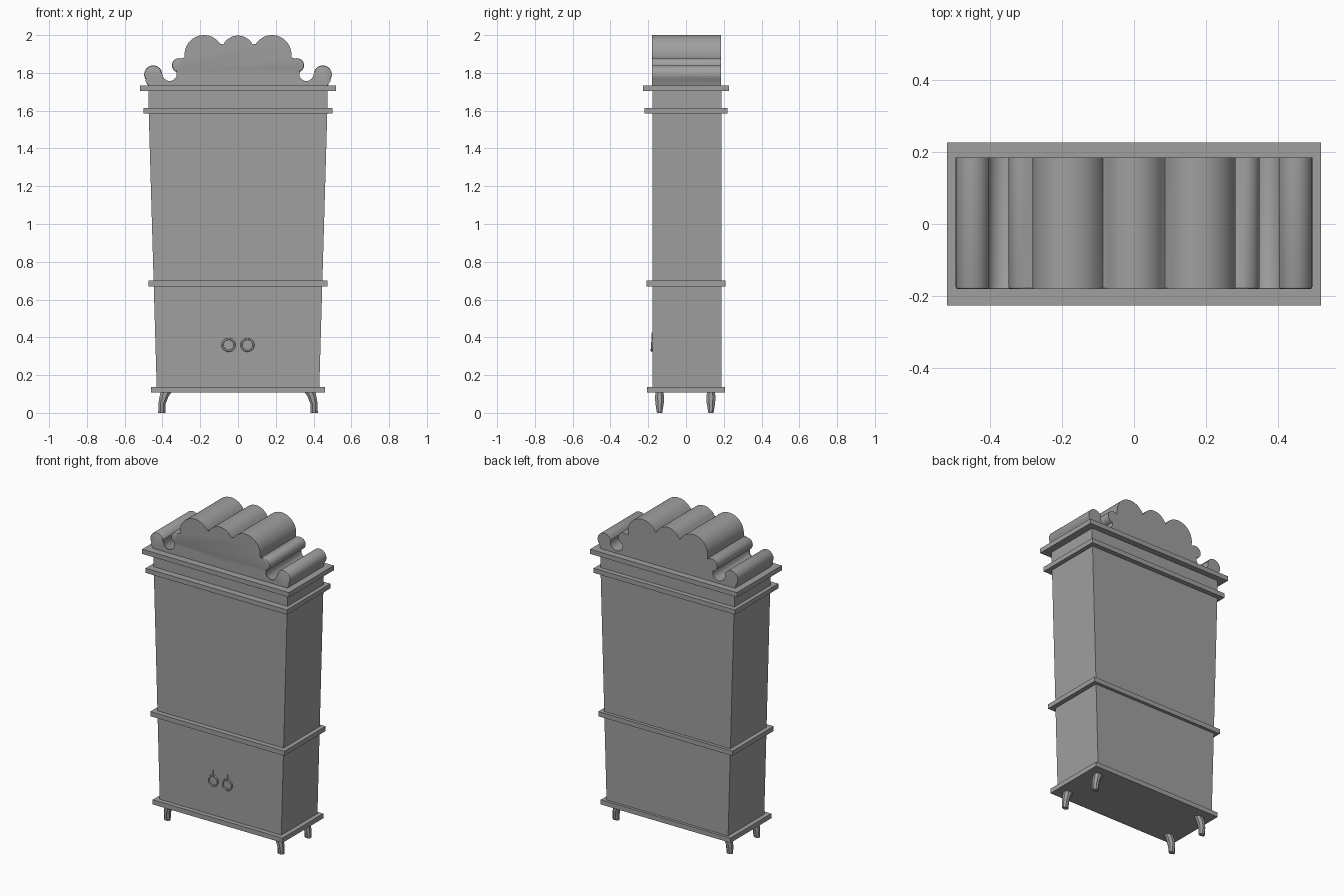
import bpy, bmesh
from math import radians, cos, sin, pi

cube = bpy.data.objects.get("Cube")
if cube:
    bpy.data.objects.remove(cube, do_unlink=True)

grey = bpy.data.materials.new("plain_grey")
grey.use_nodes = True
colour = (0.35, 0.35, 0.35, 1)
grey.diffuse_color = colour
grey.node_tree.nodes["Principled BSDF"].inputs["Base Color"].default_value = colour


def finish(name, bm, smooth=None):
    bmesh.ops.recalc_face_normals(bm, faces=bm.faces)
    mesh = bpy.data.meshes.new(name)
    bm.to_mesh(mesh)
    bm.free()
    mesh.materials.append(grey)
    obj = bpy.data.objects.new(name, mesh)
    bpy.context.collection.objects.link(obj)
    if smooth:
        bpy.ops.object.select_all(action="DESELECT")
        obj.select_set(True)
        bpy.context.view_layer.objects.active = obj
        bpy.ops.object.shade_smooth_by_angle(angle=radians(smooth))
    return obj


def loft(name, rings, smooth=None):
    """Skin a list of closed rings and cap both ends."""
    bm = bmesh.new()
    rows = [[bm.verts.new(p) for p in ring] for ring in rings]
    n = len(rows[0])
    for a, b in zip(rows, rows[1:]):
        for i in range(n):
            j = (i + 1) % n
            bm.faces.new((a[i], a[j], b[j], b[i]))
    bm.faces.new(rows[0][::-1])
    bm.faces.new(rows[-1])
    return finish(name, bm, smooth)


def box(name, z0, z1, half0, half1, y0, y1, cx=0):
    """Box whose half width may change from bottom to top."""
    loft(name, [[(cx - h, y0, z), (cx + h, y0, z), (cx + h, y1, z), (cx - h, y1, z)]
                for z, h in ((z0, half0), (z1, half1))])


# Cabinet carcass, flaring upwards, with a straight frieze
FRONT, BACK = -0.177, 0.189
box("cabinet_body", 0.12, 1.6, 0.43, 0.473, FRONT, BACK)
box("frieze", 1.6, 1.72, 0.475, 0.475, FRONT, BACK)

# Projecting mouldings
for name, z, half, depth in (("base_moulding", 0.108, 0.46, 0.206),
                             ("waist_moulding", 0.67, 0.475, 0.209),
                             ("upper_moulding", 1.585, 0.5, 0.22),
                             ("cornice", 1.704, 0.52, 0.227)):
    box(name, z, z + 0.03, half, half, -depth, depth)

# Curved legs
for side, sx in (("left", 1), ("right", -1)):
    for end, y in (("front", -0.14), ("back", 0.132)):
        rings = []
        for z, cx, rx, ry in ((0.112, 0.380, 0.032, 0.022), (0.085, 0.392, 0.025, 0.026),
                              (0.05, 0.402, 0.021, 0.024), (0, 0.403, 0.021, 0.015)):
            rings.append([(sx * (cx + rx * cos(a)), y + ry * sin(a), z)
                          for a in [(k + 0.5) * pi / 4 for k in range(8)]])
        loft(f"{end}_{side}_leg", rings, 30)


# Scalloped crest
def arc(cx, cz, r, start, stop, n):
    steps = [radians(start + (stop - start) * i / n) for i in range(n + 1)]
    return [(cx + r * cos(a), cz + r * sin(a)) for a in steps]


half = [(-0.476, 1.73)]
half += arc(-0.449, 1.792, 0.048, 225, 20, 10)      # end scroll
half += arc(-0.362, 1.795, 0.045, 185, 340, 8)      # hollow
half += arc(-0.312, 1.84, 0.038, 260, 75, 10)       # small lobe
half += arc(-0.18, 1.897, 0.103, 195, 25, 20)       # large lobe
half += arc(0, 1.91, 0.0875, 152, 90, 7)            # middle lobe
outline = half + [(-x, z) for x, z in half[-2::-1]]

bm = bmesh.new()
front, back = [[bm.verts.new((x, y, z)) for x, z in outline] for y in (-0.181, 0.185)]
bm.faces.new(front)
bm.faces.new(back[::-1])
for i in range(len(outline)):
    j = (i + 1) % len(outline)
    bm.faces.new((front[i], front[j], back[j], back[i]))
rim = [bm.edges.get((a, b)) for a, b in zip(front, front[1:])]
bmesh.ops.bevel(bm, geom=rim, offset=0.007, segments=2, profile=0.5,
                affect="EDGES", clamp_overlap=False)
finish("crest", bm, 35)

# Ring pulls on short stems
for side, x in (("left", 0.05), ("right", -0.05)):
    bpy.ops.mesh.primitive_torus_add(location=(x, FRONT - 0.003, 0.36),
                                     rotation=(radians(86), 0, 0),
                                     major_radius=0.032, minor_radius=0.005,
                                     major_segments=24, minor_segments=8)
    ring = bpy.context.object
    ring.name = f"{side}_ring_pull"
    ring.data.materials.append(grey)
    bpy.ops.object.shade_smooth_by_angle(angle=radians(60))
    box(f"{side}_pull_stem", 0.385, 0.425, 0.002, 0.002, FRONT - 0.005, FRONT + 0.002, x)
